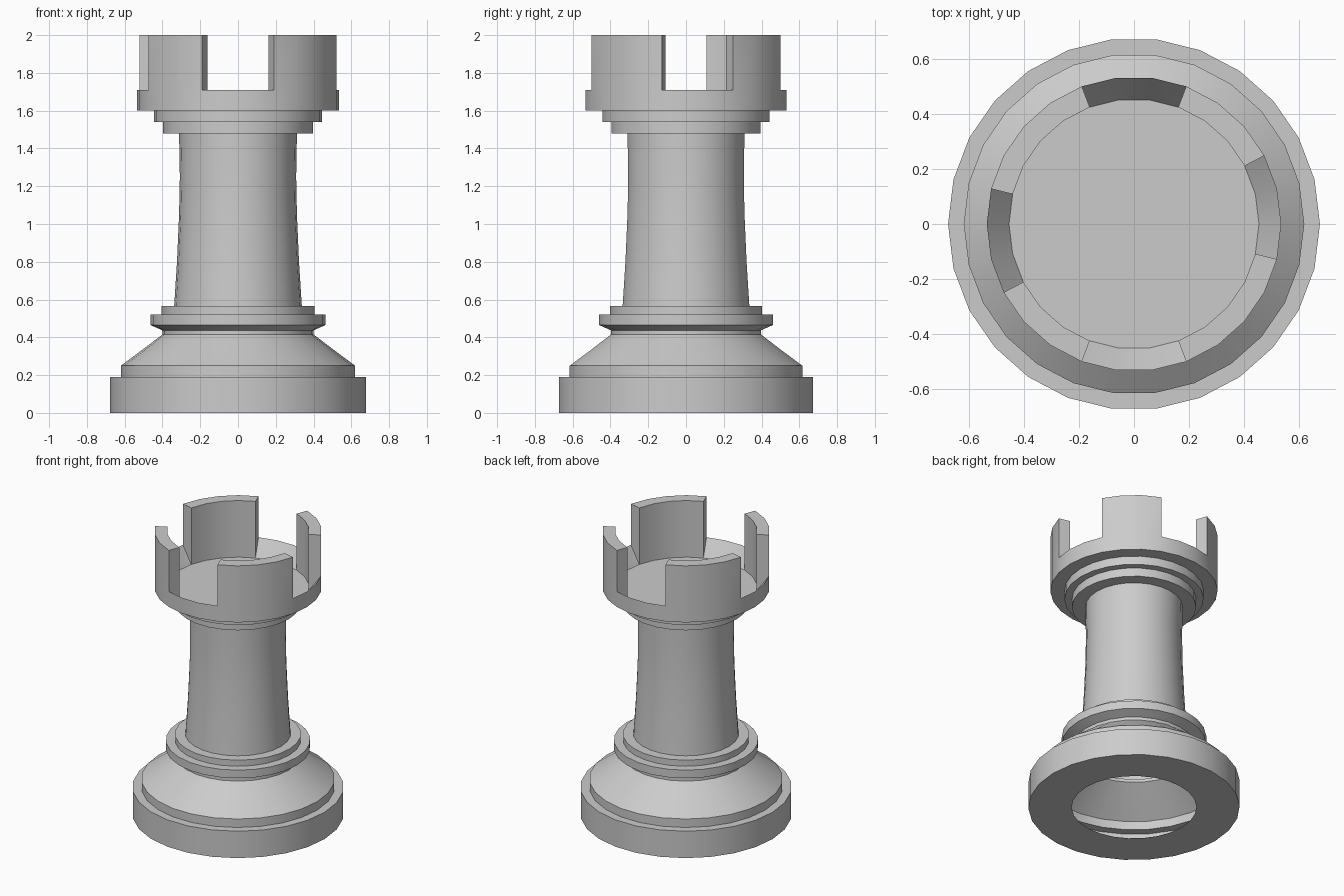
import bpy, bmesh
from math import cos, sin, tau

SIDES = 26

if "Cube" in bpy.data.objects:
    bpy.data.objects.remove(bpy.data.objects["Cube"], do_unlink=True)

grey = bpy.data.materials.new("plain grey")
grey.use_nodes = True
colour = (0.6, 0.6, 0.6, 1)
grey.diffuse_color = colour
grey.node_tree.nodes["Principled BSDF"].inputs["Base Color"].default_value = colour


def lathe(bm, profile):
    """Revolve (radius, z) points; returns the faces of each band."""
    rings = []
    for r, z in profile:
        rings.append([bm.verts.new((r * cos(tau * i / SIDES), r * sin(tau * i / SIDES), z))
                      for i in range(SIDES)])
    bands = []
    for low, high in zip(rings, rings[1:]):
        bands.append([bm.faces.new((low[i], low[(i + 1) % SIDES],
                                    high[(i + 1) % SIDES], high[i]))
                      for i in range(SIDES)])
    return rings, bands


def finish(bm, name):
    mesh = bpy.data.meshes.new(name)
    bm.normal_update()
    bm.to_mesh(mesh)
    bm.free()
    mesh.materials.append(grey)
    obj = bpy.data.objects.new(name, mesh)
    bpy.context.collection.objects.link(obj)
    bpy.ops.object.select_all(action='DESELECT')
    obj.select_set(True)
    bpy.context.view_layer.objects.active = obj
    bpy.ops.object.shade_smooth_by_angle(angle=0.5)


# Hollow base with an open underside, flared foot and collar
bm = bmesh.new()
lathe(bm, [(0.40, 0), (0.677, 0), (0.677, 0.19), (0.62, 0.19), (0.62, 0.25),
           (0.505, 0.335), (0.40, 0.415), (0.40, 0.437), (0.463, 0.465),
           (0.463, 0.522), (0.404, 0.522), (0.404, 0.565), (0.338, 0.565)])
finish(bm, "base")

# Slightly waisted column
bm = bmesh.new()
lathe(bm, [(0.338, 0.565), (0.323, 0.8), (0.312, 1.05), (0.308, 1.25), (0.312, 1.48)])
finish(bm, "column")

# Stepped head with a cupped floor and four merlons
bm = bmesh.new()
rings, bands = lathe(bm, [(0.312, 1.48), (0.398, 1.48), (0.398, 1.54), (0.446, 1.54),
                          (0.446, 1.60), (0.536, 1.60), (0.536, 1.71), (0.455, 1.60)])
bm.faces.new(rings[-1])
notches = {(start + step) % SIDES for start in (-1, 5, 12, 18) for step in range(3)}
raised = [f for i, f in enumerate(bands[-1]) if i not in notches]
grown = bmesh.ops.extrude_face_region(bm, geom=raised)["geom"]
for v in grown:
    if isinstance(v, bmesh.types.BMVert):
        v.co.z = 2
bmesh.ops.delete(bm, geom=[f for f in raised if f.is_valid], context='FACES_ONLY')
bmesh.ops.recalc_face_normals(bm, faces=bm.faces)
finish(bm, "head")
